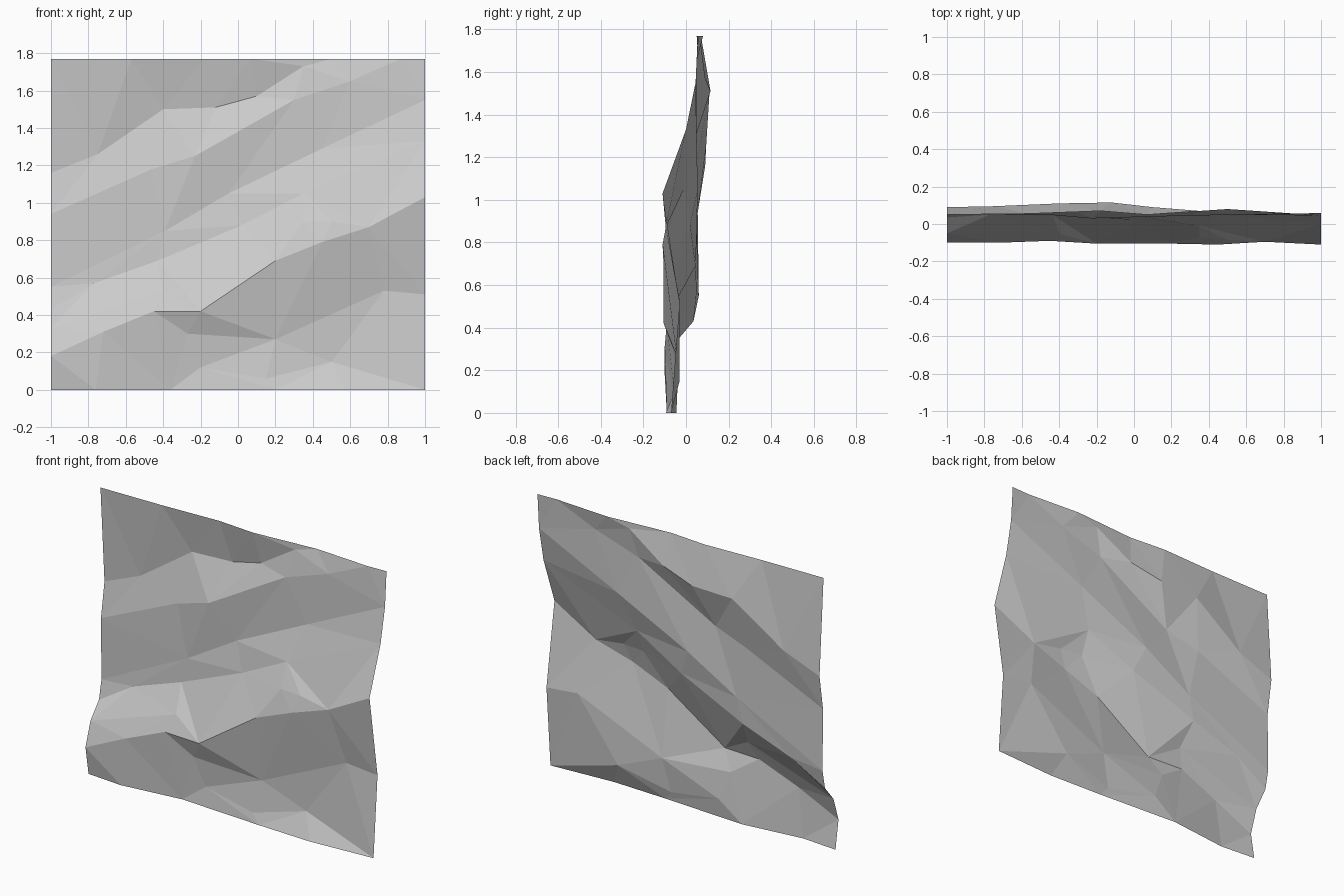
import bpy, bmesh
from mathutils import Vector
from mathutils.geometry import delaunay_2d_cdt

if "Cube" in bpy.data.objects:
    bpy.data.objects.remove(bpy.data.objects["Cube"])

# Contour lines of the rock face, each point is (x, z, y)
foot = [(-1, 0, -.07), (-.76, 0, -.09), (-.36, 0, -.045), (.2, 0, -.08), (.57, 0, -.095), (1, 0, -.07)]
toe = [(-.2, .12, -.04), (.15, .06, -.065), (.5, .15, -.03)]
shelf = [(-.27, .3, -.06), (.2, .27, -.045), (.78, .53, -.03), (1, .51, -.03)]
brow = [(-1, .18, -.1), (-.72, .31, -.1), (-.45, .42, -.09), (-.2, .42, -.105),
        (.2, .69, -.105), (.45, .79, -.11), (.7, .87, -.095), (1, 1.03, -.11)]
slope_left = [(-1, .33, -.05), (-.4, .53, -.05)]
slope_right = [(.35, .9, -.07), (.5, .9, -.085)]
slope_top = [(-1, .43, .035), (-.77, .57, .05), (-.43, .69, .045), (.02, .88, .02),
             (.35, 1.05, -.01), (1, 1.33, 0)]
plate = [(-1, .55, .06), (-.39, .85, .05), (-.05, 1.05, .055), (.45, 1.29, .05), (1, 1.55, .045)]
ledge = [(-1, .94, .055), (-.46, 1.18, .05), (-.23, 1.25, .03), (.3, 1.55, .045),
         (.6, 1.65, .05), (.87, 1.77, .055)]
crest = [(-1, 1.16, .09), (-.75, 1.26, .095), (-.4, 1.5, .11), (-.12, 1.51, .115),
         (.1, 1.57, .09), (.35, 1.73, .07), (.5, 1.77, .08)]
top = [(-1, 1.77, .05), (-.57, 1.77, .055), (-.18, 1.77, .07), (.07, 1.77, .05)]
corner = [(1, 1.77, .06)]

# Join the contours into one triangulated sheet, keeping the ridge lines as edges
points, ridges = [], []
for line in (foot, toe, shelf, brow, slope_left, slope_right, slope_top, plate, ledge, crest, top, corner):
    start = len(points)
    points += line
    ridges += [(start + i, start + i + 1) for i in range(len(line) - 1)]

flat, _, tris, source, _, _ = delaunay_2d_cdt([Vector(p[:2]) for p in points], ridges, [], 0, 1e-5)

bm = bmesh.new()
verts = []
for p, src in zip(flat, source):
    depth = points[src[0]][2] if src else 0
    verts.append(bm.verts.new((p.x, depth, p.y)))
for tri in tris:
    face = bm.faces.new([verts[i] for i in tri])
    face.normal_update()
    if face.normal.y > 0:
        face.normal_flip()

mesh = bpy.data.meshes.new("rock_face")
bm.to_mesh(mesh)
bm.free()
bpy.context.collection.objects.link(bpy.data.objects.new("rock_face", mesh))
